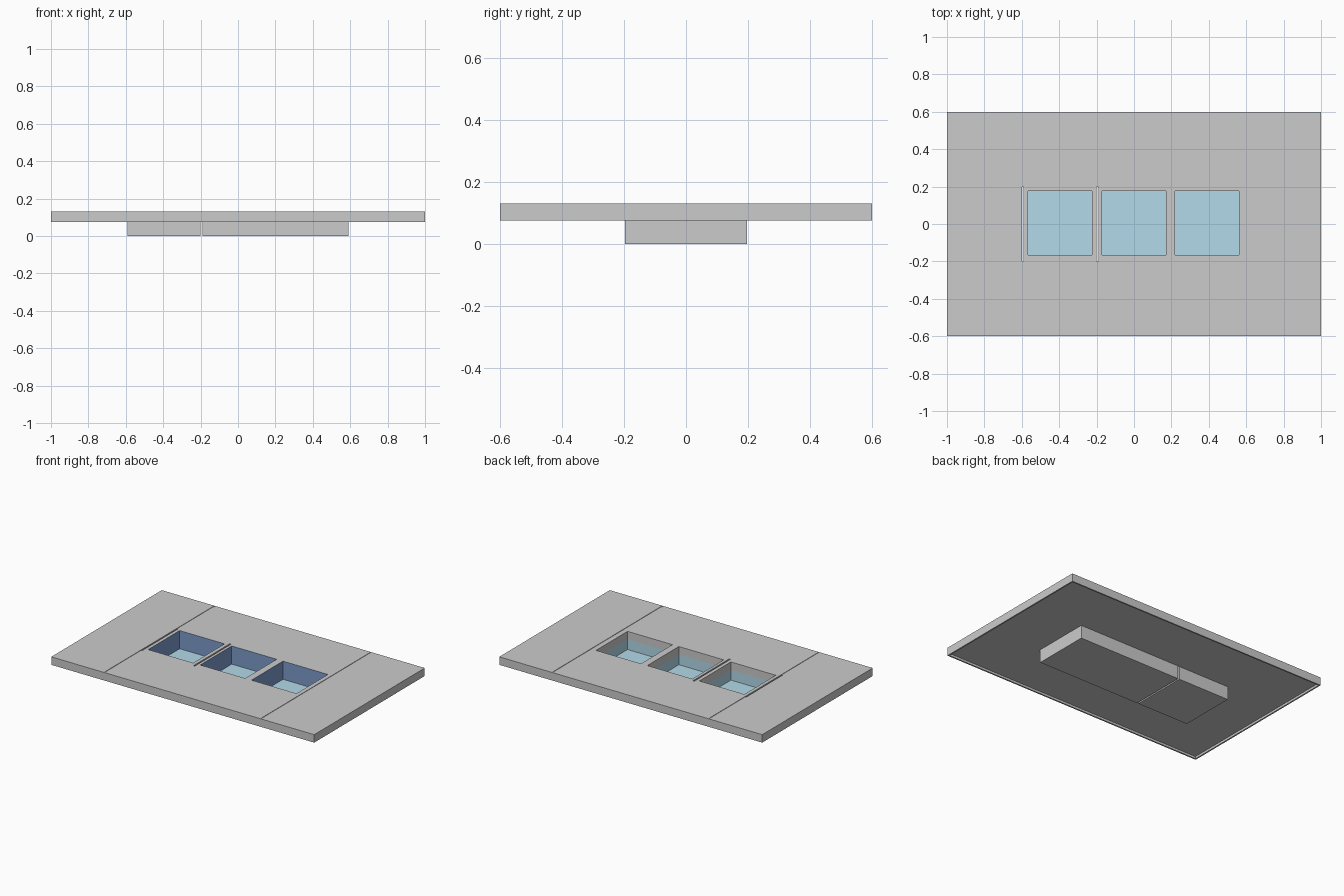
import bpy, bmesh

if "Cube" in bpy.data.objects:
    bpy.data.objects.remove(bpy.data.objects["Cube"])

TOP = 0.13      # counter surface
UNDER = 0.09    # underside of the panels
SKIRT = 0.075   # lower edge of the skirt


def box(name, x0, x1, y0, y1, z0, z1):
    bm = bmesh.new()
    bmesh.ops.create_cube(bm, size=1)
    for v in bm.verts:
        v.co = ((x0 + x1) / 2 + v.co.x * (x1 - x0),
                (y0 + y1) / 2 + v.co.y * (y1 - y0),
                (z0 + z1) / 2 + v.co.z * (z1 - z0))
    return finish(name, bm)


def finish(name, bm):
    bmesh.ops.recalc_face_normals(bm, faces=bm.faces)
    me = bpy.data.meshes.new(name)
    bm.to_mesh(me)
    bm.free()
    ob = bpy.data.objects.new(name, me)
    bpy.context.collection.objects.link(ob)
    return ob


def material(name, rgb):
    m = bpy.data.materials.new(name)
    m.diffuse_color = (*rgb, 1)
    m.use_nodes = True
    m.node_tree.nodes["Principled BSDF"].inputs["Base Color"].default_value = m.diffuse_color
    return m


grey = material("grey", (0.8, 0.8, 0.8))
water = material("pale_blue", (0.45, 0.7, 0.82))
tile = material("deep_blue", (0.2, 0.33, 0.6))


def basin(name, outer, inner):
    """Open tray lofted from rectangular rings: outside, rim, inside, floor."""
    rings = [(outer, 0), (outer, TOP), (inner, TOP), (inner, SKIRT), (inner, 0.005)]
    bm = bmesh.new()
    loops = []
    for (x0, x1, y0, y1), z in rings:
        loops.append([bm.verts.new((x, y, z)) for x, y in
                      ((x0, y0), (x1, y0), (x1, y1), (x0, y1))])
    for level, (a, b) in enumerate(zip(loops, loops[1:])):
        for i in range(4):          # sides: front, right, back, left
            j = (i + 1) % 4
            f = bm.faces.new((a[i], a[j], b[j], b[i]))
            if level >= 2 and i >= 2:
                f.material_index = 2
            elif level == 3:
                f.material_index = 1
    bm.faces.new(loops[0])
    bm.faces.new(loops[-1]).material_index = 1
    ob = finish(name, bm)
    for m in (grey, water, tile):
        ob.data.materials.append(m)


# Skirt around the counter
box("skirt_front", -1, 1, -0.6, -0.59, SKIRT, TOP)
box("skirt_back", -1, 1, 0.59, 0.6, SKIRT, TOP)
for side, s in (("left", -1), ("right", 1)):
    xs = sorted((s * 0.99, s))
    box("skirt_" + side, *xs, -0.59, 0.59, SKIRT, TOP)
    # Side panels
    xs = sorted((s * 0.6, s * 0.99))
    box("side_panel_" + side, *xs, -0.59, 0.59, UNDER, TOP)
    # Narrow recessed joints, broken beside the basins
    xs = sorted((s * 0.59, s * 0.6))
    for end, y0, y1 in (("front", -0.59, -0.197), ("back", 0.197, 0.59)):
        box(f"joint_{side}_{end}", *xs, y0, y1, UNDER, TOP - 0.003)

# Centre panels in front of and behind the basins
box("centre_panel_front", -0.59, 0.59, -0.59, -0.197, UNDER, TOP)
box("centre_panel_back", -0.59, 0.59, 0.197, 0.59, UNDER, TOP)
box("joint_right_middle", 0.59, 0.6, -0.197, 0.197, UNDER, TOP - 0.003)

# Three sunken basins
for i, (x0, x1, c) in enumerate(((-0.59, -0.2, -0.396),
                                 (-0.19, 0.2, 0.0),
                                 (0.2, 0.59, 0.39))):
    basin(f"basin_{i + 1}", (x0, x1, -0.197, 0.197),
          (c - 0.171, c + 0.171, -0.166, 0.176))
